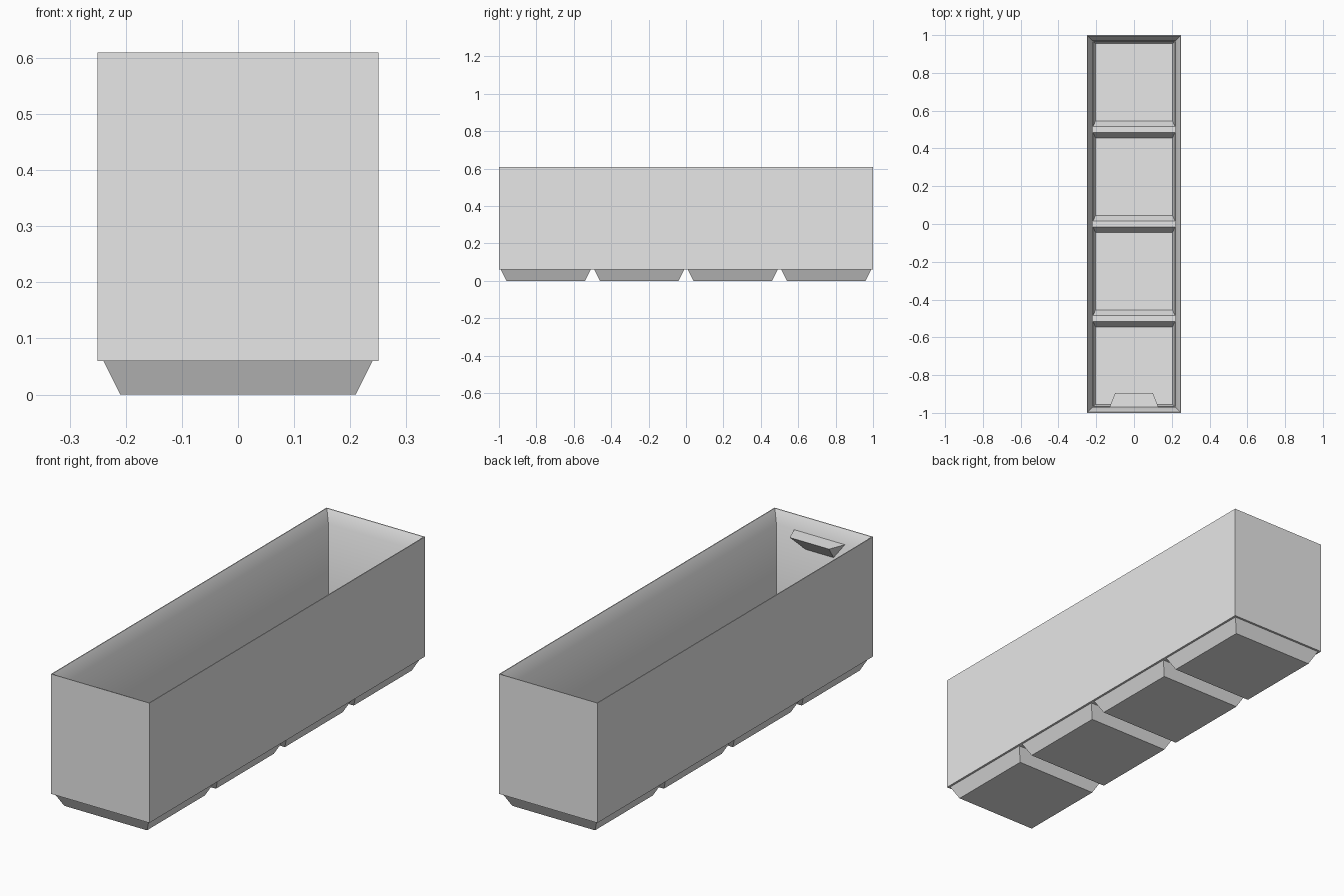
import bpy
import bmesh
import math

if "Cube" in bpy.data.objects:
    bpy.data.objects.remove(bpy.data.objects["Cube"], do_unlink=True)

grey = bpy.data.materials.new("light_grey")
grey.use_nodes = True
grey.diffuse_color = (0.8, 0.8, 0.8, 1)
grey.node_tree.nodes["Principled BSDF"].inputs["Base Color"].default_value = (0.8, 0.8, 0.8, 1)


def make_object(name, bm):
    bmesh.ops.recalc_face_normals(bm, faces=bm.faces)
    mesh = bpy.data.meshes.new(name)
    bm.to_mesh(mesh)
    bm.free()
    mesh.materials.append(grey)
    obj = bpy.data.objects.new(name, mesh)
    bpy.context.collection.objects.link(obj)
    return obj


def stack(name, levels):
    """Solid lofted through rectangles given as (z, half_x, y_min, y_max)."""
    bm = bmesh.new()
    rings = [[bm.verts.new(p) for p in ((-hx, y0, z), (hx, y0, z), (hx, y1, z), (-hx, y1, z))]
             for z, hx, y0, y1 in levels]
    for low, high in zip(rings, rings[1:]):
        for i in range(4):
            j = (i + 1) % 4
            bm.faces.new((low[i], low[j], high[j], high[i]))
    bm.faces.new(rings[0][::-1])
    bm.faces.new(rings[-1])
    return make_object(name, bm)


def activate(obj):
    bpy.ops.object.select_all(action='DESELECT')
    obj.select_set(True)
    bpy.context.view_layer.objects.active = obj


def combine(target, other, operation):
    mod = target.modifiers.new("combine", 'BOOLEAN')
    mod.operation = operation
    mod.solver = 'EXACT'
    mod.object = other
    activate(target)
    bpy.ops.object.modifier_apply(modifier=mod.name)
    bpy.data.objects.remove(other, do_unlink=True)


CELL_CENTRES = [-0.75, -0.25, 0.25, 0.75]
WALL_X, WALL_Y = 0.219, 0.969

# Outer body
body = stack("bin_body", [(0.06, 0.25, -1, 1), (0.61, 0.25, -1, 1)])

# Tapered feet
for c in CELL_CENTRES:
    foot = stack("foot", [(0, 0.21, c - 0.21, c + 0.21),
                          (0.06, 0.24, c - 0.24, c + 0.24),
                          (0.065, 0.24, c - 0.24, c + 0.24)])
    combine(body, foot, 'UNION')

# Main cavity, flaring out to a thin rim
cavity = stack("cavity", [(0.07, WALL_X, -WALL_Y, WALL_Y),
                          (0.555, WALL_X, -WALL_Y, WALL_Y),
                          (0.61, 0.246, -0.996, 0.996),
                          (0.65, 0.246, -0.996, 0.996)])
combine(body, cavity, 'DIFFERENCE')

# Sunken floor cells inside the feet, leaving ridges between them
for c in CELL_CENTRES:
    y0 = max(c - 0.235, 0.002 - WALL_Y)
    y1 = min(c + 0.235, WALL_Y - 0.002)
    cell = stack("floor_cell", [(0.012, 0.204, c - 0.205, c + 0.205),
                                (0.07, 0.217, y0, y1),
                                (0.1, 0.217, y0, y1)])
    combine(body, cell, 'DIFFERENCE')

activate(body)
bpy.ops.object.shade_smooth_by_angle(angle=math.radians(30))

# Wedge-shaped label tab on the inside of the front wall
bm = bmesh.new()
for side in (-1, 1):
    for x, y, z in ((0.13, -0.972, 0.553), (0.1, -0.895, 0.553), (0.07, -0.972, 0.475)):
        bm.verts.new((side * x, y, z))
bmesh.ops.convex_hull(bm, input=bm.verts)
bmesh.ops.dissolve_limit(bm, angle_limit=0.01, verts=bm.verts, edges=bm.edges)
make_object("label_tab", bm)
